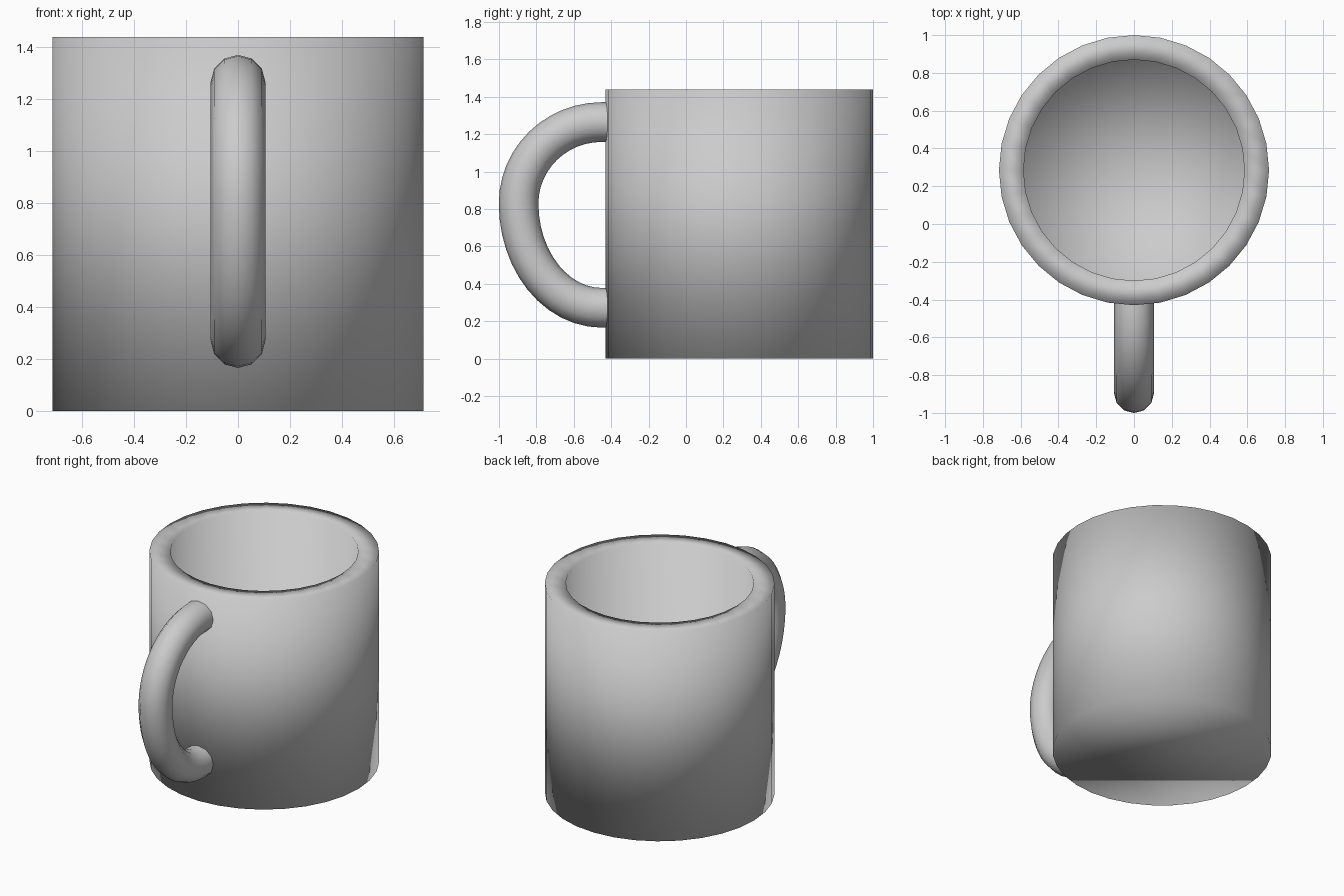
import bpy, bmesh
from math import sin, cos, pi

if "Cube" in bpy.data.objects:
    bpy.data.objects.remove(bpy.data.objects["Cube"])

SIDES = 32
CENTRE_Y = 0.285
R_OUT, R_IN = 0.715, 0.585
HEIGHT, FLOOR = 1.44, 0.13

# mug body: closed profile from the outer base, over the rim, down to the inner floor
bm = bmesh.new()
profile = [(R_OUT, 0), (R_OUT, HEIGHT), (R_IN, HEIGHT), (R_IN, FLOOR)]
rings = [[bm.verts.new((r * cos(2 * pi * i / SIDES),
                        CENTRE_Y + r * sin(2 * pi * i / SIDES), z))
          for i in range(SIDES)] for r, z in profile]
for a, b in zip(rings, rings[1:]):
    for i in range(SIDES):
        j = (i + 1) % SIDES
        bm.faces.new((a[i], a[j], b[j], b[i]))
bm.faces.new(rings[0][::-1])
centre = bm.verts.new((0, CENTRE_Y, FLOOR))
for i in range(SIDES):
    bm.faces.new((rings[-1][i], rings[-1][(i + 1) % SIDES], centre))
bmesh.ops.recalc_face_normals(bm, faces=bm.faces)
for f in bm.faces:
    f.smooth = True
mesh = bpy.data.meshes.new("mug_body")
bm.to_mesh(mesh)
bm.free()
bpy.context.collection.objects.link(bpy.data.objects.new("mug_body", mesh))

# handle: round tube along a loop that is slightly longer in its lower half
path = [(-0.38, 1.265)]
for i in range(25):
    t = pi / 2 - pi * i / 24
    path.append((-0.45 - 0.445 * cos(t),
                 0.83 + (0.435 if t > 0 else 0.558) * sin(t)))
path.append((-0.38, 0.272))

curve = bpy.data.curves.new("handle", 'CURVE')
curve.dimensions = '3D'
curve.bevel_depth = 0.106
curve.bevel_resolution = 4
curve.use_fill_caps = True
spline = curve.splines.new('POLY')
spline.points.add(len(path) - 1)
for p, (y, z) in zip(spline.points, path):
    p.co = (0, y, z, 1)
spline.use_smooth = True
bpy.context.collection.objects.link(bpy.data.objects.new("handle", curve))
